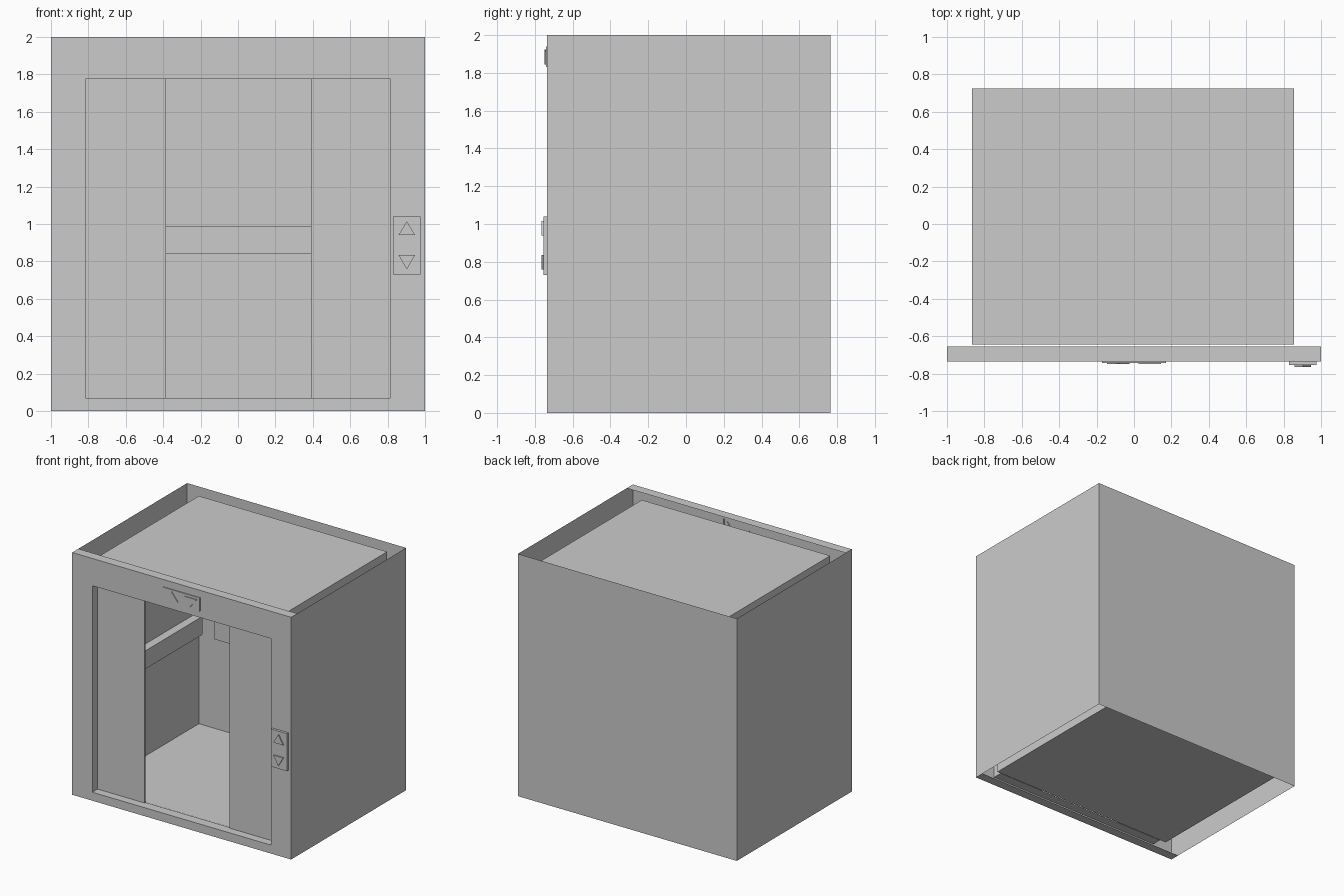
import bpy, bmesh

if "Cube" in bpy.data.objects:
    bpy.data.objects.remove(bpy.data.objects["Cube"])

FRONT, LIP, BACK = -0.735, -0.655, 0.765


def finish(name, bm):
    bmesh.ops.remove_doubles(bm, verts=bm.verts, dist=1e-5)
    bmesh.ops.recalc_face_normals(bm, faces=bm.faces)
    me = bpy.data.meshes.new(name)
    bm.to_mesh(me)
    bm.free()
    ob = bpy.data.objects.new(name, me)
    bpy.context.collection.objects.link(ob)
    return ob


def quad(bm, *pts):
    bm.faces.new([bm.verts.new(p) for p in pts])


def rect(x0, x1, z0, z1):
    return [(x0, z0), (x1, z0), (x1, z1), (x0, z1)]


def tri(cx, z_base, z_tip, half):
    return [(cx - half, z_base), (cx + half, z_base), (cx, z_tip)]


def sheet(bm, y, outer, holes=()):
    """Flat sheet facing -y, with holes."""
    edges = []
    for loop in (outer, *holes):
        vs = [bm.verts.new((x, y, z)) for x, z in loop]
        edges += [bm.edges.new((vs[i - 1], vs[i])) for i in range(len(vs))]
    bmesh.ops.triangle_fill(bm, use_beauty=True, edges=edges, normal=(0, -1, 0))


def rim(bm, loop, y0, y1):
    """Side walls joining a loop at two depths."""
    for (xa, za), (xb, zb) in zip(loop, loop[1:] + loop[:1]):
        quad(bm, (xa, y0, za), (xb, y0, zb), (xb, y1, zb), (xa, y1, za))


def box(name, x0, x1, y0, y1, z0, z1):
    bm = bmesh.new()
    bmesh.ops.create_cube(bm, size=1)
    for v in bm.verts:
        v.co = ((x0 + x1) / 2 + v.co.x * (x1 - x0),
                (y0 + y1) / 2 + v.co.y * (y1 - y0),
                (z0 + z1) / 2 + v.co.z * (z1 - z0))
    return finish(name, bm)


# Hollow front wall with top and bottom lips, doorway reveal and holes behind the plates
doorway = rect(-0.815, 0.815, 0.07, 1.775)
sign = rect(-0.17, 0.17, 1.83, 1.94)
panel = rect(0.83, 0.975, 0.73, 1.04)
bm = bmesh.new()
sheet(bm, FRONT, rect(-1, 1, 0, 2), (doorway, sign, panel))
rim(bm, doorway, FRONT, LIP)
for z in (0, 2):
    quad(bm, (-1, FRONT, z), (1, FRONT, z), (1, LIP, z), (-1, LIP, z))
finish("front_wall", bm)


# Raised plates with raised arrows
def plate(name, outline, arrows, y1, y2):
    bm = bmesh.new()
    rim(bm, outline, FRONT, y1)
    sheet(bm, y1, outline, arrows)
    for a in arrows:
        rim(bm, a, y1, y2)
        sheet(bm, y2, a)
    finish(name, bm)


plate("floor_indicator", sign,
      [tri(-0.085, 1.85, 1.925, 0.06), tri(0.085, 1.92, 1.845, 0.06)], -0.742, -0.748)
plate("call_button_panel", panel,
      [tri(0.9025, 0.94, 1.015, 0.045), tri(0.9025, 0.835, 0.758, 0.045)], -0.755, -0.765)

# Thin shaft walls, open at top and bottom
bm = bmesh.new()
for x in (-1, 1):
    quad(bm, (x, FRONT, 0), (x, BACK, 0), (x, BACK, 2), (x, FRONT, 2))
quad(bm, (-1, BACK, 0), (1, BACK, 0), (1, BACK, 2), (-1, BACK, 2))
finish("shaft_walls", bm)

# Thin cabin, open at the front
CX0, CX1, CY0, CY1, CZ0, CZ1 = -0.865, 0.855, -0.645, 0.725, 0.065, 1.945
bm = bmesh.new()
cabin = rect(CX0, CX1, CZ0, CZ1)
rim(bm, cabin, CY0, CY1)
sheet(bm, CY1, cabin)
finish("cabin", bm)

# Sliding doors, half open
box("door_left", -0.815, -0.385, -0.667, LIP, 0.07, 1.775)
box("door_right", 0.39, 0.815, -0.667, LIP, 0.07, 1.775)

# Handrails on three cabin walls
box("handrail_left", CX0, CX0 + 0.07, -0.5, 0.675, 0.84, 0.99)
box("handrail_right", CX1 - 0.07, CX1, -0.5, 0.675, 0.84, 0.99)
box("handrail_back", -0.68, 0.67, CY1 - 0.07, CY1, 0.84, 0.99)
